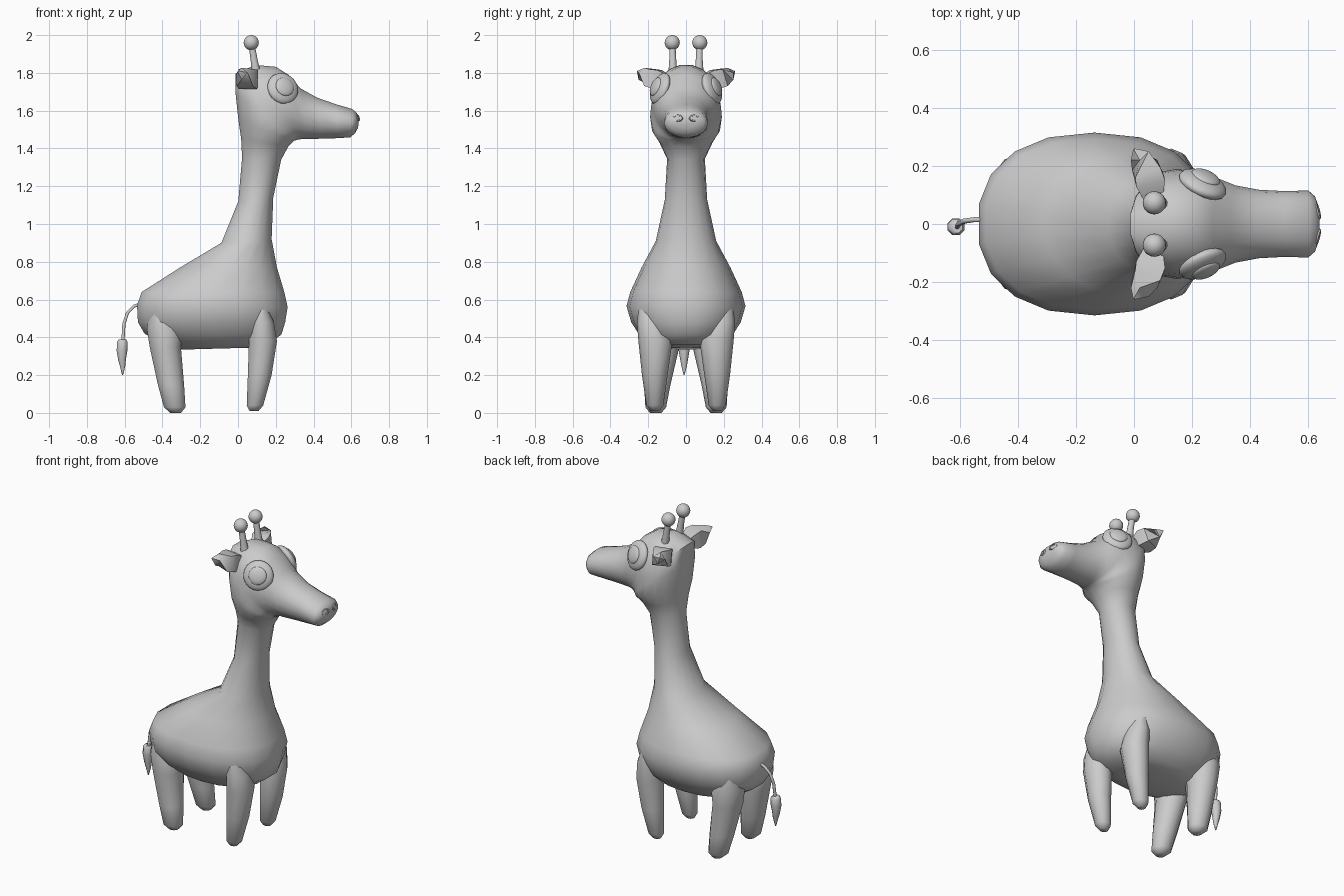
import bpy, bmesh, math
from mathutils import Vector as V

if "Cube" in bpy.data.objects:
    bpy.data.objects.remove(bpy.data.objects["Cube"])


def loft(name, rings, n=16, power=2.0, angle=60):
    """Skin closed rings given as (centre, half-axis u, half-axis v, power)."""
    bm = bmesh.new()
    loops = []
    for r in rings:
        c, u, v = r[:3]
        p = 2.0 / (r[3] if len(r) > 3 else power)
        loop = []
        for i in range(n):
            a = 2 * math.pi * (i + 0.5) / n
            ca, sa = math.cos(a), math.sin(a)
            co = c + u * math.copysign(abs(ca) ** p, ca) + v * math.copysign(abs(sa) ** p, sa)
            loop.append(bm.verts.new(co))
        loops.append(loop)
    for a, b in zip(loops, loops[1:]):
        for i in range(n):
            j = (i + 1) % n
            bm.faces.new((a[i], a[j], b[j], b[i]))
    bm.faces.new(loops[0])
    bm.faces.new(loops[-1])
    bmesh.ops.recalc_face_normals(bm, faces=bm.faces)
    me = bpy.data.meshes.new(name)
    bm.to_mesh(me)
    bm.free()
    ob = bpy.data.objects.new(name, me)
    bpy.context.collection.objects.link(ob)
    smooth(ob, angle)
    return ob


def smooth(ob, angle=60):
    bpy.ops.object.select_all(action='DESELECT')
    ob.select_set(True)
    bpy.context.view_layer.objects.active = ob
    bpy.ops.object.shade_smooth_by_angle(angle=math.radians(angle))


def tube(name, pts, radii, n=12, angle=60):
    """Round loft along a path."""
    pts = [V(p) for p in pts]
    rings = []
    for i, (p, r) in enumerate(zip(pts, radii)):
        d = (pts[min(i + 1, len(pts) - 1)] - pts[max(i - 1, 0)]).normalized()
        u = d.cross(V((0, 1, 0)) if abs(d.y) < 0.8 else V((0, 0, 1))).normalized()
        rings.append((p, u * r, d.cross(u) * r))
    return loft(name, rings, n, angle=angle)


def ellipsoid(name, loc, normal, r, t):
    bpy.ops.mesh.primitive_uv_sphere_add(segments=20, ring_count=12, location=loc)
    ob = bpy.context.object
    ob.name = name
    ob.scale = (r, r, t)
    ob.rotation_euler = V(normal).to_track_quat('Z', 'Y').to_euler()
    smooth(ob)
    return ob


# Body, neck, head and snout in one skin: back x, z, front x, z, half width
profile = [
    (-.30, .335, .06, .345, .12), (-.40, .36, .16, .36, .19), (-.50, .42, .235, .415, .25),
    (-.535, .48, .255, .48, .29), (-.54, .57, .268, .56, .315), (-.515, .64, .25, .64, .295),
    (-.31, .77, .21, .77, .235), (-.09, .90, .18, .92, .16), (0, 1.12, .188, 1.14, .112),
    (.02, 1.35, .23, 1.34, .10), (.015, 1.45, .268, 1.41, .14), (0, 1.55, .30, 1.44, .18),
    (-.015, 1.69, .31, 1.442, .19), (-.015, 1.80, .32, 1.444, .185), (.09, 1.845, .325, 1.445, .178),
    (.20, 1.835, .335, 1.446, .165), (.27, 1.79, .345, 1.447, .15), (.33, 1.72, .37, 1.448, .133),
    (.42, 1.67, .44, 1.45, .118), (.52, 1.635, .53, 1.453, .113), (.605, 1.61, .595, 1.458, .116),
    (.628, 1.59, .62, 1.48, .095), (.64, 1.57, .636, 1.51, .055)]
rings = []
for bx, bz, fx, fz, hy in profile:
    b, f = V((bx, 0, bz)), V((fx, 0, fz))
    rings.append(((b + f) / 2, (f - b) / 2, V((0, hy, 0)), 2.3 if bz < .7 else 2.05))
loft("body_and_head", rings, 18)

# Legs: z, centre x, radius x, centre y, radius y
front = [(.01, .085, .025, .165, .022), (.04, .09, .046, .165, .045), (.2, .115, .066, .165, .068),
         (.38, .132, .078, .162, .09), (.48, .128, .065, .178, .082), (.56, .125, .03, .20, .05)]
hind = [(0, -.33, .03, .16, .03), (.03, -.335, .06, .16, .055), (.15, -.355, .073, .152, .07),
        (.35, -.385, .087, .135, .1), (.45, -.388, .1, .14, .102), (.54, -.41, .055, .15, .07)]

for side, s in (("left", 1), ("right", -1)):
    for kind, table in (("front", front), ("hind", hind)):
        loft(f"{kind}_leg_{side}", [(V((x, s * y, z)), V((rx, 0, 0)), V((0, ry, 0)))
                                    for z, x, rx, y, ry in table], 10)
    # Eyes: flattened eyeball with raised pupil
    nrm = V((.38, s * .85, .35)).normalized()
    c = V((.237, s * .137, 1.717))
    ellipsoid(f"eye_{side}", c, nrm, .087, .036)
    ellipsoid(f"pupil_{side}", c + nrm * .028, nrm, .052, .018)
    # Ears: pointed four-sided leaves
    tube(f"ear_{side}", [(.065, s * .10, 1.755), (.055, s * .15, 1.765), (.042, s * .19, 1.775),
                         (.02, s * .235, 1.795), (.0, s * .258, 1.808)],
         [.05, .072, .066, .035, .004], 4, 40)
    # Horns with ball tips
    tube(f"horn_{side}", [(.098, s * .07, 1.79), (.085, s * .07, 1.87), (.074, s * .072, 1.94)],
         [.025, .019, .017])
    ellipsoid(f"horn_ball_{side}", (.07, s * .073, 1.96), (0, 0, 1), .04, .04)
    # Nostril rims
    bpy.ops.mesh.primitive_torus_add(major_segments=14, minor_segments=6, major_radius=.021,
                                     minor_radius=.007, location=(.632, s * .045, 1.56))
    ob = bpy.context.object
    ob.name = f"nostril_{side}"
    ob.rotation_euler = (0, math.radians(80), s * math.radians(15))
    ob.scale = (.7, 1.1, 1)
    smooth(ob)

# Tail and tuft
tube("tail", [(-.52, .015, .575), (-.55, .015, .565), (-.585, .01, .53), (-.604, 0, .47), (-.61, -.01, .37)],
     [.009] * 5, 8)
tube("tail_tuft", [(-.612, -.01, .388), (-.612, -.01, .375), (-.614, -.01, .33), (-.614, -.01, .28),
                   (-.611, -.01, .25), (-.611, -.01, .2)], [.022, .03, .031, .022, .016, .003], 8)
